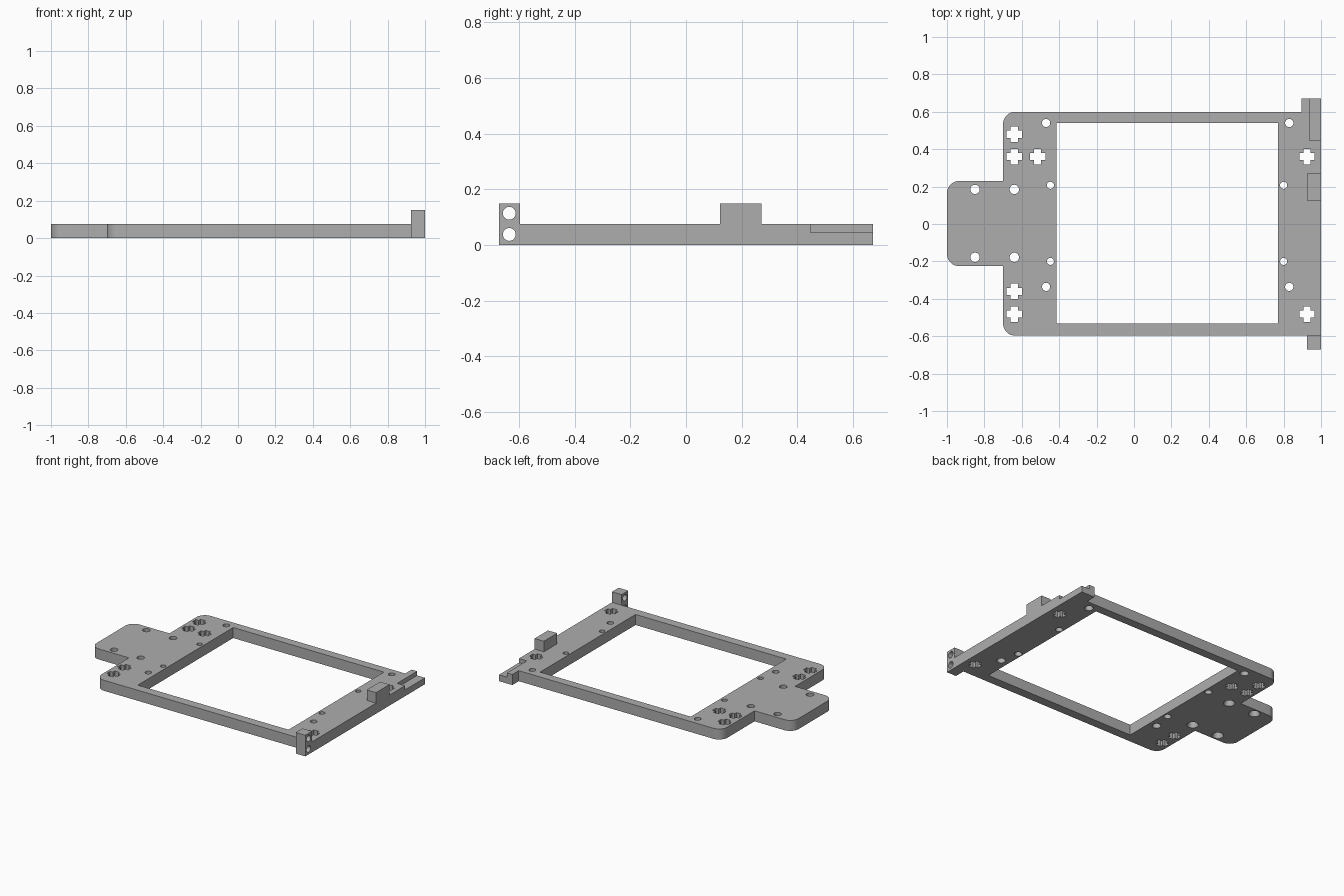
import bpy, bmesh, math

cube = bpy.data.objects.get("Cube")
if cube:
    bpy.data.objects.remove(cube, do_unlink=True)

grey = bpy.data.materials.new("plain grey")
grey.use_nodes = True
grey.diffuse_color = (0.42, 0.42, 0.42, 1)
grey.node_tree.nodes["Principled BSDF"].inputs["Base Color"].default_value = (0.42, 0.42, 0.42, 1)

T = 0.075    # plate thickness
SEG = 24


def finish(bm, name):
    bmesh.ops.recalc_face_normals(bm, faces=bm.faces)
    mesh = bpy.data.meshes.new(name)
    bm.to_mesh(mesh)
    bm.free()
    mesh.materials.append(grey)
    obj = bpy.data.objects.new(name, mesh)
    bpy.context.collection.objects.link(obj)
    return obj


def prism(bm, points, z0, z1):
    low = [bm.verts.new((x, y, z0)) for x, y in points]
    high = [bm.verts.new((x, y, z1)) for x, y in points]
    bm.faces.new(low[::-1])
    bm.faces.new(high)
    for i in range(len(points)):
        j = (i + 1) % len(points)
        bm.faces.new((low[i], low[j], high[j], high[i]))


def box(bm, x0, x1, y0, y1, z0, z1):
    prism(bm, [(x0, y0), (x1, y0), (x1, y1), (x0, y1)], z0, z1)


def arc(cx, cy, r, start):
    return [(cx + r * math.cos(math.radians(start + a)),
             cy + r * math.sin(math.radians(start + a))) for a in range(0, 91, 10)]


def turned(bm, profile, place):
    """Closed solid of revolution from (radius, height) pairs."""
    rings = [[bm.verts.new(place(r * math.cos(2 * math.pi * k / SEG),
                                 r * math.sin(2 * math.pi * k / SEG), h))
              for k in range(SEG)] for r, h in profile]
    bm.faces.new(rings[0][::-1])
    bm.faces.new(rings[-1])
    for a, b in zip(rings, rings[1:]):
        for k in range(SEG):
            n = (k + 1) % SEG
            bm.faces.new((a[k], a[n], b[n], b[k]))


def combine(target, other, operation):
    mod = target.modifiers.new(operation.lower(), 'BOOLEAN')
    mod.operation = operation
    mod.solver = 'EXACT'
    mod.object = other
    bpy.context.view_layer.objects.active = target
    bpy.ops.object.modifier_apply(modifier=mod.name)
    bpy.data.objects.remove(other, do_unlink=True)


# Plate outline with rounded tab, plus the rear ear
R = 0.065
outline = ([(1, -0.597), (1, 0.672), (0.895, 0.672), (0.895, 0.6)]
           + arc(-0.7 + R, 0.6 - R, R, 90)
           + [(-0.7, 0.23)]
           + arc(-1 + R, 0.23 - R, R, 90)
           + arc(-1 + R, -0.225 + R, R, 180)
           + [(-0.7, -0.225)]
           + arc(-0.7 + R, -0.597 + R, R, 180))
bm = bmesh.new()
prism(bm, outline, 0, T)
frame = finish(bm, "mounting_frame")

# Stop block and front lug
for name, dims in (("stop_block", (0.927, 1, 0.122, 0.272, 0.03, 0.15)),
                   ("front_lug", (0.925, 1, -0.672, -0.597, 0, 0.15))):
    bm = bmesh.new()
    box(bm, *dims)
    combine(frame, finish(bm, name), 'UNION')

# Window, rear ear step and all through holes
bm = bmesh.new()
box(bm, -0.415, 0.77, -0.533, 0.539, -0.1, 0.3)
box(bm, 0.938, 1.1, 0.447, 0.8, 0.045, 0.3)

holes = [(x, y, 0.025) for x in (-0.85, -0.64) for y in (0.185, -0.178)]
holes += [(x, y, 0.022) for x in (-0.47, 0.83) for y in (0.54, -0.336)]
holes += [(x, y, 0.019) for x in (-0.447, 0.8) for y in (0.207, -0.2)]
for x, y, r in holes:
    # countersunk from below; kept narrow beside the window
    wide = r * 1.5 if r > 0.023 else r * 1.3
    turned(bm, [(wide, -0.05), (wide, 0), (r, 0.03), (r, 0.2)],
           lambda u, v, h, x=x, y=y: (x + u, y + v, h))

for x, y in ((-0.64, 0.48), (-0.64, 0.36), (-0.515, 0.36), (0.925, 0.36),
             (-0.64, -0.36), (-0.64, -0.482), (0.925, -0.482)):
    a, b = 0.019, 0.041
    cross = [(b, -a), (b, a), (a, a), (a, b), (-a, b), (-a, a),
             (-b, a), (-b, -a), (-a, -a), (-a, -b), (a, -b), (a, -a)]
    prism(bm, [(x + u, y + v) for u, v in cross], -0.1, 0.3)

for z in (0.038, 0.114):
    turned(bm, [(0.023, 0.85), (0.023, 1.1)],
           lambda u, v, h, z=z: (h, -0.635 + u, z + v))
combine(frame, finish(bm, "hole_cutters"), 'DIFFERENCE')

frame.select_set(True)
bpy.context.view_layer.objects.active = frame
bpy.ops.object.shade_smooth_by_angle(angle=math.radians(25))
